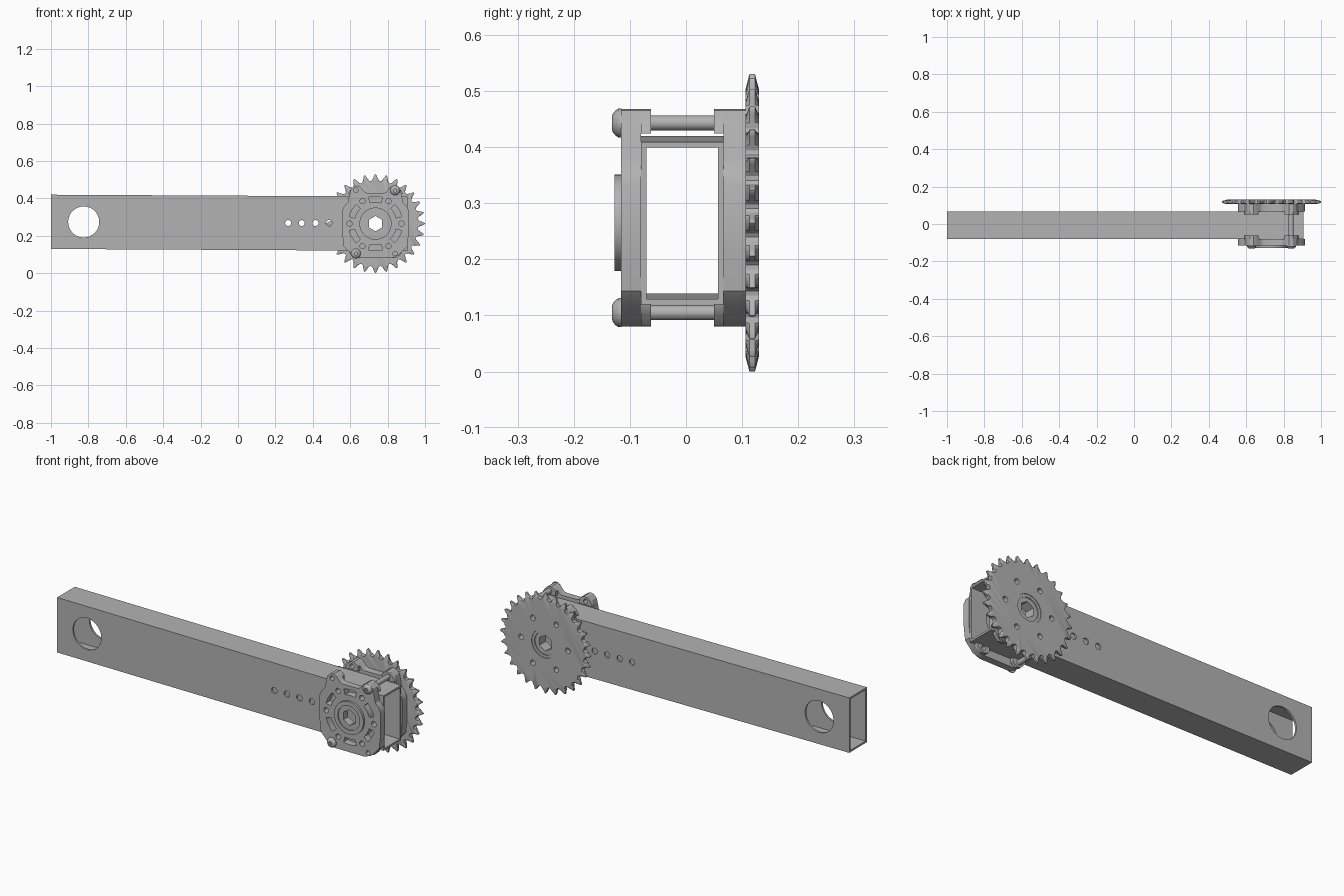
import bpy, bmesh
from math import sin, cos, pi, radians

cube = bpy.data.objects.get("Cube")
if cube:
    bpy.data.objects.remove(cube, do_unlink=True)

metal = bpy.data.materials.new("brushed grey metal")
metal.use_nodes = True
GREY = (0.45, 0.45, 0.45, 1)
metal.diffuse_color = GREY
metal.node_tree.nodes["Principled BSDF"].inputs["Base Color"].default_value = GREY

CX, CZ = 0.735, 0.265          # axle centre
BZ = 0.274                     # bearing block centre height
FRONT, BACK = -0.08, 0.067     # outer faces of the tube


def circle(x, z, r, n=32, turn=0.0):
    return [(x + r * cos(turn + 2 * pi * i / n), z + r * sin(turn + 2 * pi * i / n))
            for i in range(n)]


def polar(r, a, x=CX, z=CZ):
    return x + r * cos(a), z + r * sin(a)


def loft(bm, layers):
    """Skin a stack of (y, outline) layers and cap both ends."""
    rings = [[bm.verts.new((x, y, z)) for x, z in pts] for y, pts in layers]
    n = len(rings[0])
    for a, b in zip(rings, rings[1:]):
        for i in range(n):
            bm.faces.new((a[i], a[(i + 1) % n], b[(i + 1) % n], b[i]))
    bm.faces.new(rings[0])
    bm.faces.new(rings[-1])


def build(name, stacks):
    bm = bmesh.new()
    for layers in stacks:
        loft(bm, layers)
    bmesh.ops.recalc_face_normals(bm, faces=bm.faces)
    mesh = bpy.data.meshes.new(name)
    bm.to_mesh(mesh)
    bm.free()
    mesh.materials.append(metal)
    obj = bpy.data.objects.new(name, mesh)
    bpy.context.collection.objects.link(obj)
    return obj


def prism(pts, y0, y1):
    return [(y0, pts), (y1, pts)]


def activate(obj):
    bpy.ops.object.select_all(action='DESELECT')
    obj.select_set(True)
    bpy.context.view_layer.objects.active = obj


def cut(obj, stacks):
    cutter = build("cutter", stacks)
    cutter.hide_render = True
    mod = obj.modifiers.new("cut", 'BOOLEAN')
    mod.operation = 'DIFFERENCE'
    mod.solver = 'EXACT'
    mod.object = cutter
    activate(obj)
    bpy.ops.object.modifier_apply(modifier=mod.name)
    bpy.data.objects.remove(cutter, do_unlink=True)


def smooth(obj):
    activate(obj)
    bpy.ops.object.shade_smooth_by_angle(angle=radians(30))


def through(outlines):
    return [prism(pts, -0.3, 0.3) for pts in outlines]


# Rectangular tube, slightly sloping, with pivot hole and a row of small holes
def sloped(x0, x1, inset):
    def mid(x):
        return 0.2693 - 0.00525 * x
    h = 0.145 - inset
    return [(x0, mid(x0) - h), (x1, mid(x1) - h), (x1, mid(x1) + h), (x0, mid(x0) + h)]


tube = build("tube", [prism(sloped(-1, 0.905, 0), FRONT, BACK)])
cut(tube, [prism(sloped(-1.1, 1.1, 0.01), FRONT + 0.01, BACK - 0.01)])
holes = [circle(-0.825, 0.274, 0.083, 48), circle(CX, CZ, 0.08, 48)]
holes += [circle(0.268 + 0.073 * i, 0.268, 0.016, 24) for i in range(4)]
cut(tube, through(holes))
smooth(tube)

# Bearing blocks: scalloped plates with inward ears, slots and holes
half = [(0.085, -0.194), (0.125, -0.178), (0.17, -0.13), (0.178, -0.06), (0.178, 0.06),
        (0.168, 0.085), (0.148, 0.105), (0.14, 0.145), (0.132, 0.175), (0.115, 0.191),
        (0.095, 0.194), (0.078, 0.185), (0.06, 0.162), (0.045, 0.155)]
outline = [(CX + x, BZ + z) for x, z in half]
outline += [(CX - x, BZ + z) for x, z in reversed(half)]
ear = [(0.07, 0.15), (0.145, 0.15), (0.142, 0.16), (0.132, 0.175), (0.115, 0.191),
       (0.095, 0.194), (0.078, 0.185), (0.07, 0.175)]
corners = [(CX + sx * 0.105, BZ + sz * 0.169) for sx in (-1, 1) for sz in (-1, 1)]
bolted = [corners[0], corners[3]]
open_corners = [corners[1], corners[2]]


def slot(a, spread=0.26, r=0.13, w=0.015):
    steps = [a + spread * (i / 4 - 1) for i in range(9)]
    return ([polar(r + w, t) for t in steps] + [polar(r - w, t) for t in reversed(steps)])


plate_cuts = [circle(CX, CZ, 0.075, 48)]
for k in range(6):
    plate_cuts.append(slot(radians(30 + 60 * k)))
    plate_cuts.append(circle(*polar(0.139, radians(60 * k)), 0.014, 20))
plate_cuts += [circle(x, z, 0.012, 20) for x, z in open_corners]

for side, inner, outer, lip in (("front", FRONT, -0.116, -0.062), ("back", BACK, 0.106, 0.05)):
    block = build(side + "_bearing_block", [prism(outline, inner, outer)])
    cut(block, through(plate_cuts))
    smooth(block)
    ears = build(side + "_block_ears", [
        prism([(CX + sx * x, BZ + sz * z) for x, z in ear], lip, inner)
        for sx in (-1, 1) for sz in (-1, 1)])
    cut(ears, through([circle(x, z, 0.012, 20) for x, z in open_corners]))
    smooth(ears)

# Bearings with raised flange, recessed face and hexagonal bore
hex_bore = circle(CX, CZ, 0.041, 6, pi / 2)
for side, base, face, flange in (("front", FRONT, -0.127, -0.116), ("back", 0.106, 0.064, 0.069)):
    rim, core = circle(CX, CZ, 0.086, 48), circle(CX, CZ, 0.0755, 48)
    bearing = build(side + "_bearing", [[(face, rim), (flange, rim), (flange, core), (base, core)]])
    depth = 0.006 if side == "front" else -0.004
    cut(bearing, [prism(circle(CX, CZ, 0.064, 48), face - depth, face + depth)])
    cut(bearing, through([hex_bore]))
    smooth(bearing)

# Bolts: domed heads with sockets and long round shafts
for i, (x, z) in enumerate(bolted):
    dome = [(-0.115, 0.026), (-0.120, 0.026), (-0.126, 0.022), (-0.130, 0.017), (-0.132, 0.012)]
    head = build(f"bolt_head_{i + 1}", [[(y, circle(x, z, r, 28)) for y, r in dome]])
    cut(head, [prism(circle(x, z, 0.009, 6), -0.15, -0.122)])
    smooth(head)
    smooth(build(f"bolt_shaft_{i + 1}", [prism(circle(x, z, 0.0135, 24), -0.115, 0.105)]))

# Sprocket: toothed disc with tapered teeth, hex bore and ring of holes
TEETH = 28
tooth = [(-0.44, 0.2625), (-0.36, 0.254), (-0.25, 0.24), (-0.14, 0.231), (0, 0.228),
         (0.14, 0.231), (0.25, 0.24), (0.36, 0.254), (0.44, 0.2625), (0.5, 0.265)]


def gear(limit):
    return [polar(min(r, limit), 2 * pi * (k + 0.5 + f) / TEETH)
            for k in range(TEETH) for f, r in tooth]


sprocket = build("sprocket", [[(0.106, gear(0.238)), (0.113, gear(0.3)),
                               (0.123, gear(0.3)), (0.13, gear(0.238))]])
cut(sprocket, through([circle(CX, CZ, 0.075, 48)]
                      + [circle(*polar(0.137, radians(60 * k)), 0.014, 20) for k in range(6)]))
smooth(sprocket)

# Sprocket hub: stepped ring filling the centre of the disc
hub = build("sprocket_hub", [prism(circle(CX, CZ, 0.075, 48), 0.106, 0.127)])
cut(hub, [prism(circle(CX, CZ, 0.06, 48), 0.122, 0.2)])
cut(hub, through([hex_bore]))
smooth(hub)
